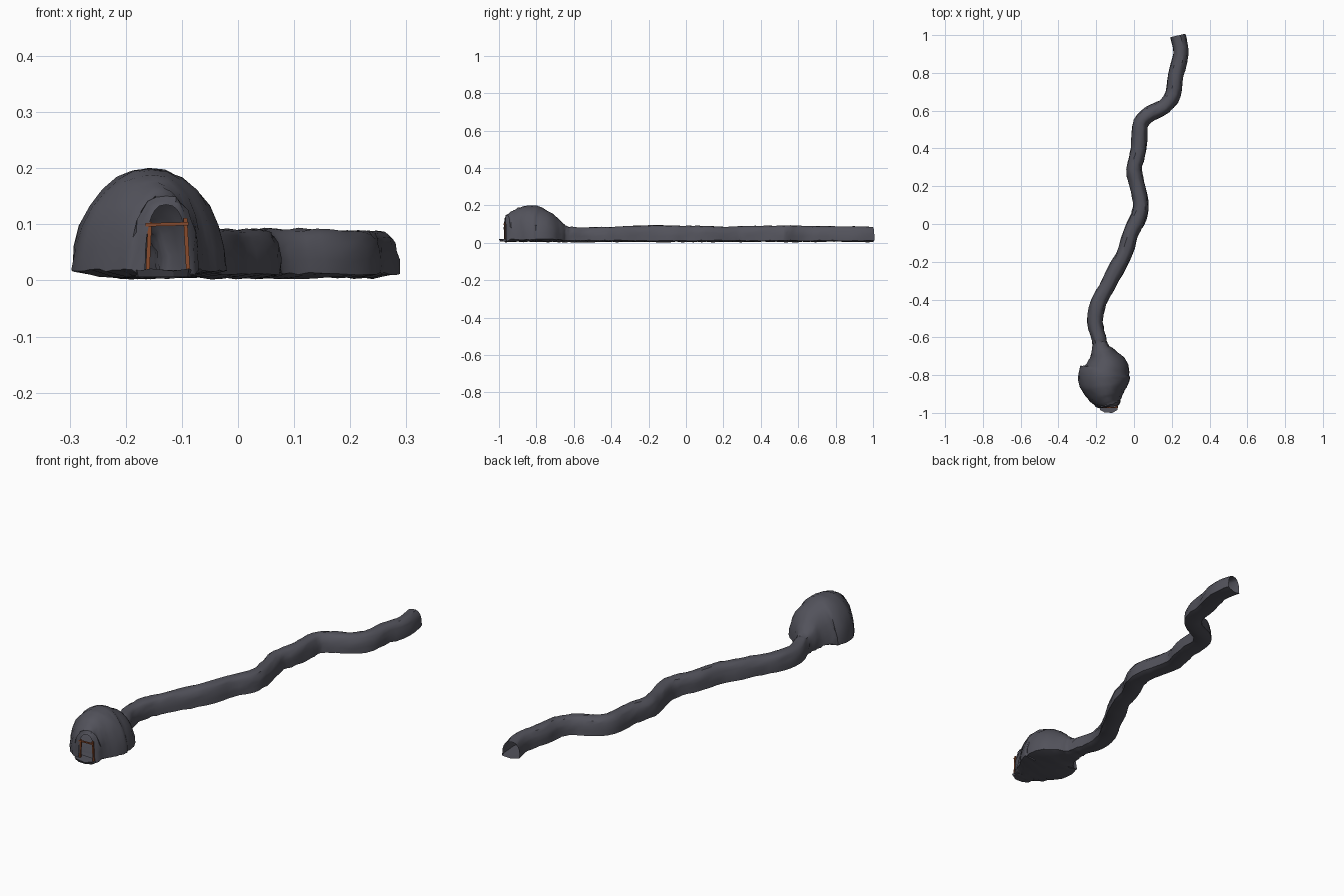
import bpy, bmesh, math, random
from mathutils import Vector

if "Cube" in bpy.data.objects:
    bpy.data.objects.remove(bpy.data.objects["Cube"])
random.seed(4)


def material(name, rgb):
    m = bpy.data.materials.new(name)
    m.diffuse_color = (*rgb, 1)
    m.use_nodes = True
    m.node_tree.nodes["Principled BSDF"].inputs["Base Color"].default_value = m.diffuse_color
    return m


ROCK = material("rock", (0.085, 0.085, 0.105))
WOOD = material("wood", (0.25, 0.07, 0.025))

# Cave stations from door to far end: x, y, half width, height
STATIONS = [
    (-.128, -.968, .038, .135), (-.130, -.958, .060, .150), (-.138, -.935, .078, .165),
    (-.148, -.90, .102, .186), (-.155, -.85, .131, .199), (-.159, -.80, .136, .199),
    (-.153, -.75, .122, .178), (-.163, -.70, .080, .143), (-.175, -.665, .052, .108),
    (-.181, -.635, .040, .088), (-.187, -.60, .039, .084), (-.206, -.52, .041, .083),
    (-.190, -.42, .042, .086), (-.150, -.345, .041, .088), (-.100, -.25, .043, .092),
    (-.047, -.15, .041, .094), (-.018, -.05, .041, .091), (.025, .04, .043, .091),
    (.036, .11, .041, .089), (.016, .21, .041, .086), (.0, .29, .041, .090),
    (.020, .37, .041, .091), (.028, .45, .042, .090), (.036, .535, .041, .091),
    (.085, .585, .042, .092), (.160, .622, .041, .091), (.208, .69, .041, .088),
    (.222, .79, .041, .089), (.248, .90, .041, .087), (.232, .998, .041, .084)]


def spline(a, b, c, d, t):
    return [0.5 * (2*q + (r-p)*t + (2*p-5*q+4*r-s)*t*t + (3*q-p-3*r+s)*t**3)
            for p, q, r, s in zip(a, b, c, d)]


# Smooth path through the stations
rows = []
for i in range(len(STATIONS) - 1):
    p = [STATIONS[min(max(i + k, 0), len(STATIONS) - 1)] for k in (-1, 0, 1, 2)]
    rows += [spline(*p, t / 3) for t in range(3)]
rows.append(list(STATIONS[-1]))

# Cave shell: arched walls and a floor swept along the path, open at both ends
ARCH = 14
bm = bmesh.new()
rings = []
for i, (x, y, w, h) in enumerate(rows):
    a, b = rows[max(i - 1, 0)], rows[min(i + 1, len(rows) - 1)]
    side = Vector((b[1] - a[1], a[0] - b[0], 0)).normalized()
    power = 2 / (2.0 if w > .06 else 2.6)
    bump = 0.0025 if 0 < i < len(rows) - 1 else 0
    base = 0.012 if w < .06 else 0.018
    ring = []
    for k in range(ARCH + 1):
        t = math.pi * k / ARCH
        u = math.copysign(abs(math.cos(t)) ** power, math.cos(t))
        v = max(math.sin(t), 0) ** power
        ring.append(Vector((x, y, base + v * (h - base))) + side * u * w)
    for u in (-.65, 0, .65):
        ring.append(Vector((x, y, .008 if u else .004)) + side * u * w)
    verts = []
    for co in ring:
        co += Vector([random.uniform(-bump, bump) for _ in range(3)])
        co.z = max(co.z, 0)
        verts.append(bm.verts.new(co))
    rings.append(verts)
for r, s in zip(rings, rings[1:]):
    n = len(r)
    for k in range(n):
        bm.faces.new((r[k], r[(k + 1) % n], s[(k + 1) % n], s[k]))
bmesh.ops.recalc_face_normals(bm, faces=bm.faces)
me = bpy.data.meshes.new("cave_shell")
bm.to_mesh(me)
bm.free()
cave = bpy.data.objects.new("cave_shell", me)
bpy.context.collection.objects.link(cave)
me.materials.append(ROCK)
bpy.context.view_layer.objects.active = cave
cave.select_set(True)
bpy.ops.object.shade_smooth_by_angle(angle=math.radians(35))

# Uneven stone doorstep in front of the opening
bm = bmesh.new()
outline = [(-.187, -.945), (-.180, -.985), (-.155, -.998), (-.115, -1.0), (-.088, -.985), (-.080, -.945)]
top = [bm.verts.new((x, y, .021 - .004 * (i % 2))) for i, (x, y) in enumerate(outline)]
low = [bm.verts.new((x * .96 - .005, y + .008, .006)) for x, y in outline]
bm.faces.new(top)
bm.faces.new(low[::-1])
for k in range(6):
    bm.faces.new((top[k], low[k], low[(k + 1) % 6], top[(k + 1) % 6]))
bmesh.ops.recalc_face_normals(bm, faces=bm.faces)
me = bpy.data.meshes.new("doorstep")
bm.to_mesh(me)
bm.free()
bpy.context.collection.objects.link(bpy.data.objects.new("doorstep", me))
me.materials.append(ROCK)


# Timber door frame
def beam(name, p, q, thick):
    p, q = Vector(p), Vector(q)
    bpy.ops.mesh.primitive_cube_add(size=1, location=(p + q) / 2)
    o = bpy.context.object
    o.name = name
    o.scale = (thick, thick, (q - p).length)
    o.rotation_euler = (q - p).to_track_quat('Z', 'Y').to_euler()
    o.data.materials.append(WOOD)


beam("left_post", (-.161, -.968, .018), (-.157, -.968, .104), .007)
beam("right_post", (-.089, -.968, .018), (-.094, -.968, .111), .007)
beam("lintel", (-.165, -.972, .099), (-.088, -.972, .101), .006)
